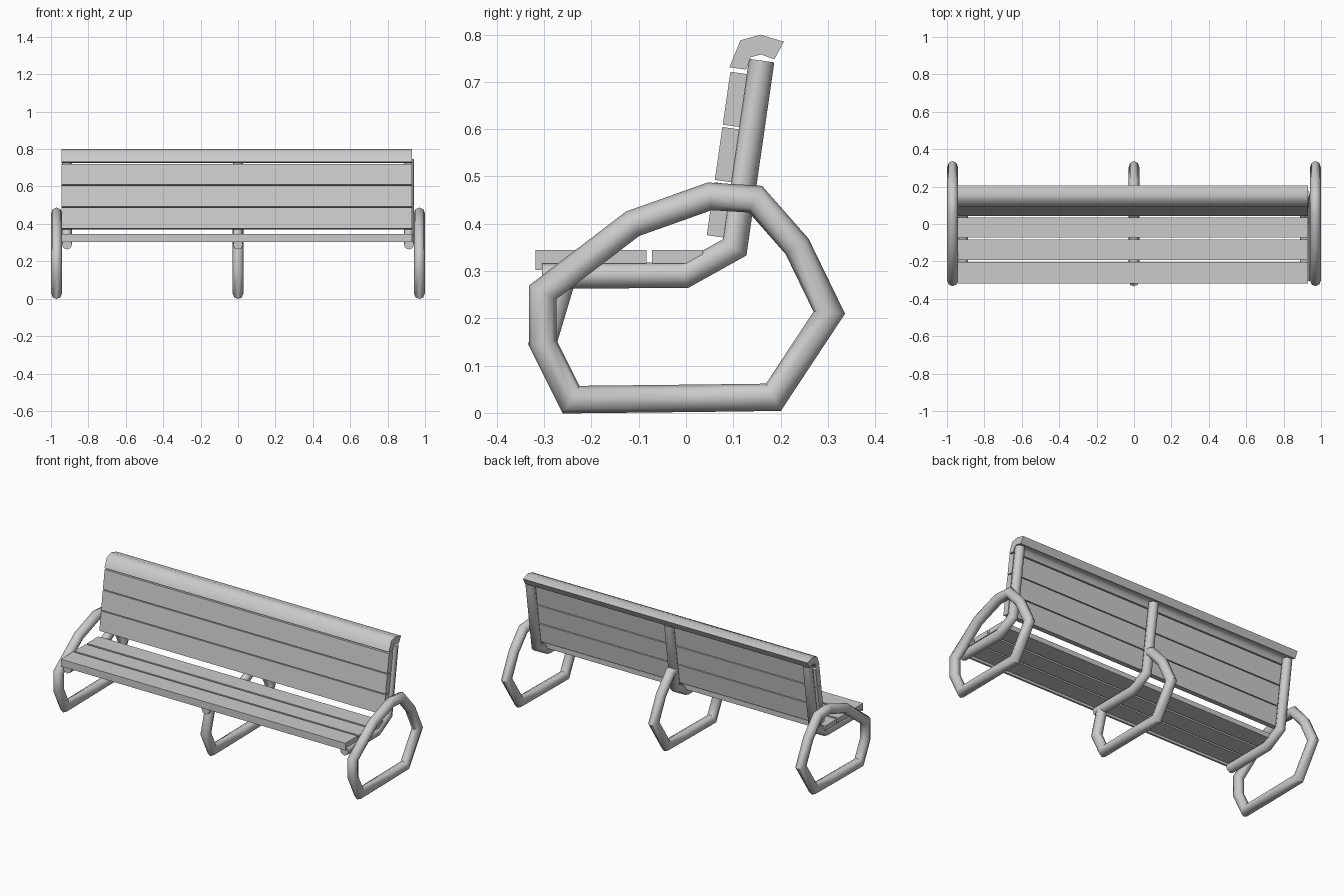
import bpy, bmesh, math
from mathutils import Vector

if "Cube" in bpy.data.objects:
    bpy.data.objects.remove(bpy.data.objects["Cube"])


def finish(bm, name, angle):
    bmesh.ops.recalc_face_normals(bm, faces=bm.faces)
    me = bpy.data.meshes.new(name)
    bm.to_mesh(me)
    bm.free()
    ob = bpy.data.objects.new(name, me)
    bpy.context.collection.objects.link(ob)
    bpy.ops.object.select_all(action='DESELECT')
    ob.select_set(True)
    bpy.context.view_layer.objects.active = ob
    bpy.ops.object.shade_smooth_by_angle(angle=math.radians(angle))
    return ob


def tube(name, x, path, r, closed=False, sides=8):
    """Sweep a round section along a path in the YZ plane with mitred corners."""
    bm = bmesh.new()
    pts = [Vector(p) for p in path]
    n = len(pts)
    rings = []
    for i, p in enumerate(pts):
        a = (p - pts[i - 1]).normalized() if (closed or i > 0) else None
        b = (pts[(i + 1) % n] - p).normalized() if (closed or i < n - 1) else None
        a, b = a or b, b or a
        t = (a + b).normalized()
        side = Vector((-t.y, t.x)) / max(t.dot(a), 0.5)
        ring = []
        for k in range(sides):
            ang = 2 * math.pi * k / sides
            q = p + side * (r * math.cos(ang))
            ring.append(bm.verts.new((x + r * math.sin(ang), q.x, q.y)))
        rings.append(ring)
    for i in range(n if closed else n - 1):
        r0, r1 = rings[i], rings[(i + 1) % n]
        for k in range(sides):
            j = (k + 1) % sides
            bm.faces.new((r0[k], r0[j], r1[j], r1[k]))
    if not closed:
        bm.faces.new(rings[0])
        bm.faces.new(rings[-1])
    return finish(bm, name, 50)


def plank(name, profile, angle=30, x0=-0.945, x1=0.93):
    """Extrude a YZ profile along the bench length."""
    bm = bmesh.new()
    f = bm.faces.new([bm.verts.new((x0, y, z)) for y, z in profile])
    ext = bmesh.ops.extrude_face_region(bm, geom=[f])
    bmesh.ops.translate(bm, vec=(x1 - x0, 0, 0),
                        verts=[v for v in ext['geom'] if isinstance(v, bmesh.types.BMVert)])
    return finish(bm, name, angle)


# Looped legs with armrest at both ends
loop = [(-0.303, 0.255), (-0.303, 0.148), (-0.243, 0.028), (0.03, 0.031),
        (0.185, 0.033), (0.303, 0.212), (0.235, 0.352), (0.147, 0.452),
        (0.05, 0.458), (-0.113, 0.40)]
for s, side in ((-1, "left"), (1, "right")):
    tube(side + "_leg_loop", s * 0.97, loop, 0.029, closed=True)

# Centre leg: open loop from seat support round to the back upright
tube("centre_leg", 0, [(-0.262, 0.285)] + loop[1:8] + [(0.119, 0.459)], 0.029)

# Bent tubes carrying the seat and backrest
support = [(-0.305, 0.29), (-0.003, 0.291), (0.103, 0.35), (0.16, 0.745)]
for x, where in ((-0.914, "left"), (0, "centre"), (0.914, "right")):
    tube(where + "_support", x, support, 0.027)

# Seat planks, the front one with a lip
plank("front_seat_plank", [(-0.318, 0.302), (-0.306, 0.302), (-0.306, 0.316),
                           (-0.203, 0.316), (-0.203, 0.345), (-0.318, 0.345)])
for i, y in enumerate((-0.192, -0.072)):
    plank(f"seat_plank_{i + 2}", [(y, 0.316), (y + 0.108, 0.316),
                                  (y + 0.108, 0.345), (y, 0.345)])

# Backrest planks, leaning back
up = Vector((0.143, 0.99))
out = Vector((0.99, -0.143)) * 0.036
for i in range(3):
    a = Vector((0.044, 0.376)) + up * (0.118 * i)
    b = a + up * 0.113
    plank(f"back_plank_{i + 1}", [a, a + out, b + out, b])

# Rounded top rail
plank("top_rail", [(0.092, 0.731), (0.115, 0.788), (0.157, 0.80), (0.207, 0.785),
                   (0.187, 0.748), (0.158, 0.758), (0.137, 0.752), (0.127, 0.726)], 60)
